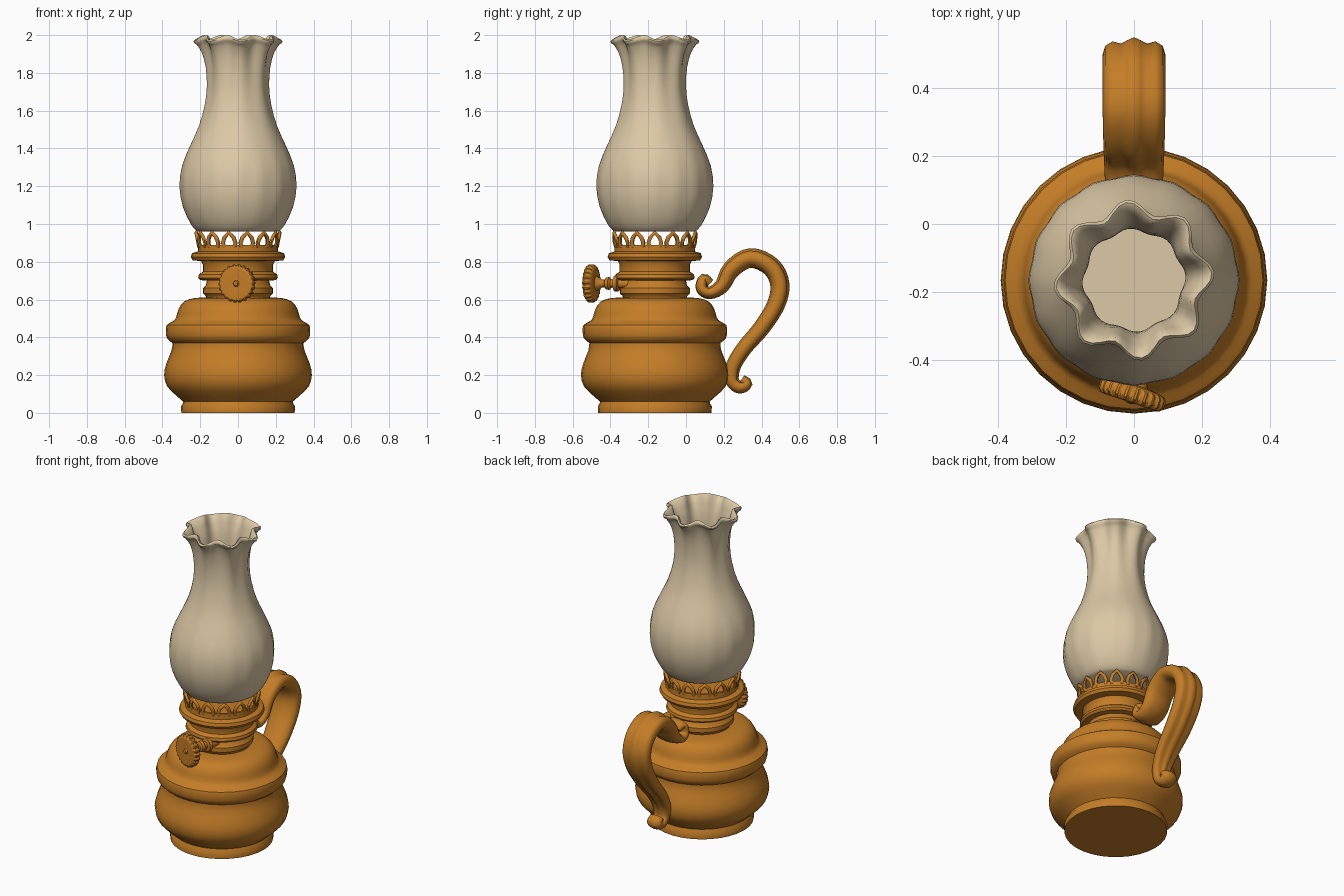
import bpy, bmesh, math
from math import sin, cos, pi
from mathutils import Vector, Matrix

if "Cube" in bpy.data.objects:
    bpy.data.objects.remove(bpy.data.objects["Cube"], do_unlink=True)

AXIS = Vector((0, -0.165, 0))  # centre line of the lamp


def material(name, rgb):
    m = bpy.data.materials.new(name)
    m.use_nodes = True
    m.diffuse_color = (*rgb, 1)
    m.node_tree.nodes["Principled BSDF"].inputs["Base Color"].default_value = (*rgb, 1)
    return m


brass = material("amber brass", (0.55, 0.205, 0.02))
cream = material("cream glass", (0.72, 0.585, 0.38))


def finish(name, bm, mat, angle=40, place=None):
    bmesh.ops.remove_doubles(bm, verts=bm.verts, dist=1e-5)
    bmesh.ops.recalc_face_normals(bm, faces=bm.faces)
    me = bpy.data.meshes.new(name)
    bm.to_mesh(me)
    bm.free()
    me.materials.append(mat)
    for p in me.polygons:
        p.use_smooth = True
    me.set_sharp_from_angle(angle=math.radians(angle))
    ob = bpy.data.objects.new(name, me)
    bpy.context.collection.objects.link(ob)
    ob.matrix_world = place or Matrix.Translation(AXIS)
    return ob


def spline(pts, steps):
    """Smooth curve through points of any dimension."""
    out = []
    for i in range(len(pts) - 1):
        quad = [pts[max(i - 1, 0)], pts[i], pts[i + 1], pts[min(i + 2, len(pts) - 1)]]
        for s in range(steps):
            t = s / steps
            out.append(tuple(
                b + t * ((c - a) + t * ((2 * a - 5 * b + 4 * c - d) + t * (3 * b - a - 3 * c + d))) / 2
                for a, b, c, d in zip(*quad)))
    return out + [tuple(pts[-1])]


def bridge(bm, rings):
    for a, b in zip(rings, rings[1:]):
        for i in range(len(a)):
            j = (i + 1) % len(a)
            bm.faces.new((a[i], a[j], b[j], b[i]))


def lathe(name, profile, mat, segs=32, wave=None, place=None, angle=40):
    """Spin (radius, height) points; wave may reshape each point."""
    bm = bmesh.new()
    rings = []
    for r, z in profile:
        ring = []
        for i in range(segs):
            a = 2 * pi * i / segs
            rr, zz = wave(r, z, a, i) if wave else (r, z)
            ring.append(bm.verts.new((rr * cos(a), rr * sin(a), zz)))
        rings.append(ring)
    bridge(bm, rings)
    for end in (rings[0], rings[-1]):
        bm.faces.new(end)
    return finish(name, bm, mat, angle, place)


def sweep(bm, path, sizes, side, section):
    """Carry a section along a path; side is its constant width direction."""
    rings = []
    for i, p in enumerate(path):
        t = (path[min(i + 1, len(path) - 1)] - path[max(i - 1, 0)]).normalized()
        n = side.cross(t)
        w, h = sizes[i]
        rings.append([bm.verts.new(p + side * (u * w) + n * (v * h)) for u, v in section])
    bridge(bm, rings)
    for end in (rings[0], rings[-1]):
        bm.faces.new(end)


# Oil reservoir
foot = [(0.30, 0), (0.302, 0.035), (0.292, 0.05), (0.29, 0.06)]
belly = spline([(0.29, 0.06), (0.325, 0.09), (0.375, 0.14), (0.391, 0.20),
                (0.38, 0.26), (0.352, 0.33), (0.347, 0.37)], 2)
shoulder = spline([(0.347, 0.37), (0.376, 0.395), (0.382, 0.43), (0.378, 0.465), (0.345, 0.485),
                   (0.328, 0.505), (0.315, 0.55), (0.285, 0.59), (0.23, 0.608), (0.15, 0.612)], 2)
lathe("reservoir", foot + belly[1:] + shoulder[1:], brass)

# Burner neck with its two rims
lathe("burner", [(0.14, 0.60), (0.168, 0.61), (0.172, 0.62), (0.185, 0.632), (0.185, 0.66),
                 (0.17, 0.676), (0.165, 0.70), (0.20, 0.703), (0.211, 0.715), (0.207, 0.733),
                 (0.186, 0.748), (0.186, 0.785), (0.195, 0.803), (0.24, 0.808), (0.25, 0.825),
                 (0.244, 0.845), (0.213, 0.855), (0.212, 0.89), (0.198, 0.89), (0.198, 0.86)], brass)

# Crown of pointed arches holding the chimney
bm = bmesh.new()
octagon = [(cos(2 * pi * k / 6), sin(2 * pi * k / 6)) for k in range(6)]
arch = [(-0.026, 0.875), (-0.034, 0.90), (-0.025, 0.928), (0, 0.954)]
arch += [(-u, z) for u, z in reversed(arch[:-1])]
for k in range(14):
    a = 2 * pi * k / 14
    out, tan = Vector((cos(a), sin(a), 0)), Vector((-sin(a), cos(a), 0))
    path = [out * (0.205 + 0.2 * (z - 0.875)) + tan * u + Vector((0, 0, z)) for u, z in arch]
    sweep(bm, path, [(0.010, 0.012)] * len(path), out, octagon)
finish("crown", bm, brass, 60)


# Chimney: fluted neck growing into a ruffled lip
def ruffle(r, z, a, i):
    k = max(0, (z - 1.3) / 0.68)
    f = cos(8 * (a - math.radians(5)))
    bulb = 0.003 * cos(16 * a) * max(0, 1 - abs(z - 1.2) / 0.25)
    return r + bulb + f * (0.006 * k + 0.014 * k ** 6), z - 0.011 * f * k ** 12


outer = spline([(0.212, 0.96), (0.245, 0.992), (0.29, 1.09), (0.307, 1.2), (0.294, 1.31),
                (0.25, 1.42), (0.205, 1.52), (0.174, 1.63), (0.161, 1.73), (0.164, 1.83),
                (0.18, 1.91), (0.203, 1.958)], 2)
lip = [(0.214, 1.965), (0.217, 1.978), (0.208, 1.988), (0.195, 1.982)]
inner = [(r - 0.014, max(z, 0.972)) for r, z in reversed(outer[:-1])]
lathe("chimney", outer + lip + inner, cream, 64, ruffle, angle=50)

# Wick knob and its stem, turned slightly sideways
aim = Vector((-0.32, -0.95, 0)).to_track_quat('Z', 'Y').to_matrix().to_4x4()
knob_place = Matrix.Translation((-0.005, -0.50, 0.685)) @ aim


def knurl(r, z, a, i):
    return (r - 0.007 * (i % 4 in (2, 3)) if r > 0.088 else r), z


lathe("wick_knob", [(0.03, -0.03), (0.075, -0.026), (0.094, -0.02), (0.101, -0.01), (0.101, 0.012),
                    (0.092, 0.022), (0.08, 0.024), (0.03, 0.014), (0.016, 0.016), (0.012, 0.025),
                    (0.004, 0.028)], brass, 88, knurl, knob_place)
lathe("knob_stem", [(0.045, -0.02), (0.03, -0.045), (0.02, -0.06), (0.02, -0.075), (0.032, -0.082),
                    (0.034, -0.10), (0.022, -0.11), (0.022, -0.125), (0.042, -0.13), (0.042, -0.15),
                    (0.025, -0.155), (0.025, -0.26)], brass, 16, None, knob_place)

# Scrolled handle: y, z, half width, half thickness
route = spline([(0.128, 0.685, 0.05, 0.024), (0.095, 0.708, 0.068, 0.03), (0.084, 0.66, 0.08, 0.033),
                (0.125, 0.635, 0.085, 0.033), (0.19, 0.672, 0.088, 0.04), (0.24, 0.76, 0.09, 0.048),
                (0.34, 0.82, 0.092, 0.052), (0.45, 0.775, 0.092, 0.052), (0.497, 0.68, 0.092, 0.051),
                (0.475, 0.57, 0.09, 0.048), (0.40, 0.45, 0.085, 0.045), (0.31, 0.345, 0.075, 0.042),
                (0.252, 0.25, 0.06, 0.04), (0.245, 0.17, 0.05, 0.036), (0.285, 0.135, 0.05, 0.033),
                (0.322, 0.155, 0.048, 0.03), (0.295, 0.178, 0.045, 0.024)], 4)
half = [(0.22, 0.82), (0.42, 0.62), (0.68, 0.76), (0.92, 0.5), (1, 0), (0.9, -0.5), (0.55, -0.85)]
ribbed = [(0, 1)] + half + [(0, -1)] + [(-u, v) for u, v in reversed(half)]
bm = bmesh.new()
sweep(bm, [Vector((0, y, z)) for y, z, w, h in route], [(w, h) for y, z, w, h in route],
      Vector((1, 0, 0)), ribbed)
finish("handle", bm, brass, 60, Matrix.Identity(4))
